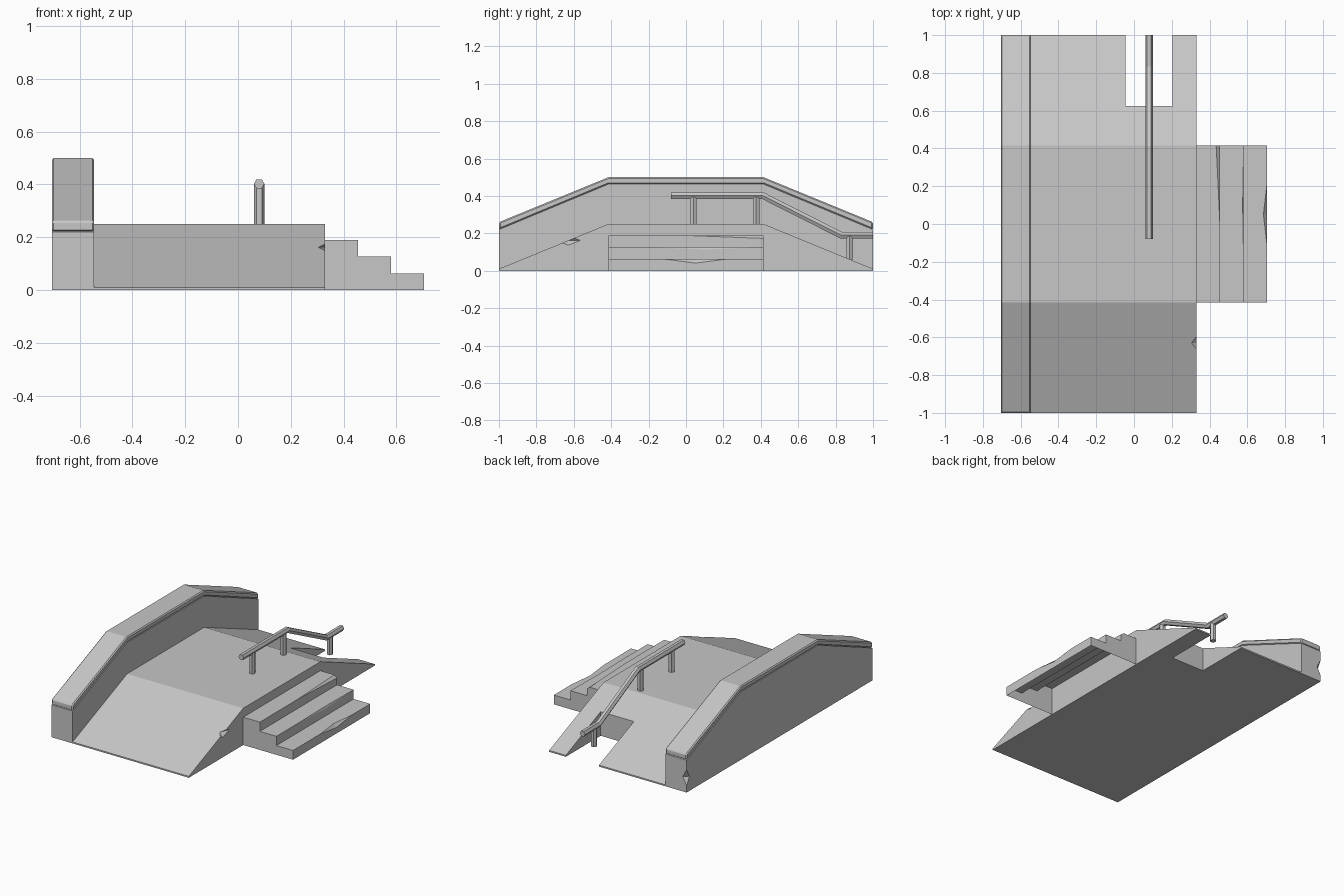
import bpy
import bmesh
import math
from mathutils import Matrix, Vector

cube = bpy.data.objects.get("Cube")
if cube:
    bpy.data.objects.remove(cube, do_unlink=True)

concrete = bpy.data.materials.new("concrete_grey")
concrete.use_nodes = True
GREY = (0.57, 0.57, 0.57, 1)
concrete.diffuse_color = GREY
concrete.node_tree.nodes["Principled BSDF"].inputs["Base Color"].default_value = GREY

WALL_L, WALL_R, RAMP_R, STEP_R = -0.705, -0.545, 0.33, 0.705
DECK = 0.415            # half length of the flat deck


def make(name, bm):
    bmesh.ops.recalc_face_normals(bm, faces=bm.faces)
    mesh = bpy.data.meshes.new(name)
    bm.to_mesh(mesh)
    bm.free()
    mesh.materials.append(concrete)
    obj = bpy.data.objects.new(name, mesh)
    bpy.context.collection.objects.link(obj)
    return obj


def prism(name, points, axis, start, end):
    """Extrude a closed profile along x (points are y,z) or y (points are x,z)."""
    bm = bmesh.new()
    place = (lambda p: (start, *p)) if axis == "x" else (lambda p: (p[0], start, p[1]))
    face = bm.faces.new([bm.verts.new(place(p)) for p in points])
    moved = bmesh.ops.extrude_face_region(bm, geom=[face])["geom"]
    shift = Vector((end - start, 0, 0)) if axis == "x" else Vector((0, end - start, 0))
    bmesh.ops.translate(bm, vec=shift, verts=[v for v in moved if isinstance(v, bmesh.types.BMVert)])
    return make(name, bm)


def apply_modifier(obj, mod):
    bpy.context.view_layer.objects.active = obj
    bpy.ops.object.modifier_apply(modifier=mod.name)


def cut(obj, cutter):
    mod = obj.modifiers.new("cut", "BOOLEAN")
    mod.operation = "DIFFERENCE"
    mod.solver = "EXACT"
    mod.object = cutter
    apply_modifier(obj, mod)
    bpy.data.objects.remove(cutter, do_unlink=True)


def chip(obj, centre, radii):
    """Break an edge with a small eight-sided diamond."""
    bm = bmesh.new()
    axes = [Vector([r if i == k else 0 for i in range(3)]) for k, r in enumerate(radii)]
    for a in axes:
        bm.verts.new(Vector(centre) + a)
        bm.verts.new(Vector(centre) - a)
    bmesh.ops.convex_hull(bm, input=bm.verts)
    cut(obj, make("chip_cutter", bm))


def mirrored(half):
    return half + [(-y, z) for y, z in reversed(half)]


# Double ramp with a flat deck and a gap in the back slope
ramp = prism("ramp", mirrored([(-1, 0), (-1, 0.01), (-DECK, 0.25)]), "x", WALL_R, RAMP_R)
gap = [(-0.045, -0.1), (0.205, -0.1), (0.205, 0.5), (-0.045, 0.5)]
cut(ramp, prism("gap_cutter", gap, "y", 0.625, 1.1))
chip(ramp, (RAMP_R, -0.63, 0.162), (0.025, 0.065, 0.025))

# Side wall and its chamfered coping
wall = prism("side_wall", mirrored([(-1, 0), (-1, 0.22), (-DECK, 0.463)]), "x", WALL_L, WALL_R)
chip(wall, (WALL_L, 1, 0.1), (0.03, 0.03, 0.055))
low = [(-1, 0.22), (-DECK, 0.463)]
high = [(DECK, 0.5), (1, 0.26)]
coping = prism("wall_coping",
               low + [(-y, z) for y, z in reversed(low)] + [(y, z) for y, z in reversed(high)]
               + [(-y, z) for y, z in high], "x", WALL_L, WALL_R)
bevel = coping.modifiers.new("chamfer", "BEVEL")
bevel.width = 0.007
bevel.segments = 1
bevel.limit_method = "ANGLE"
bevel.angle_limit = math.radians(50)
apply_modifier(coping, bevel)

# Three steps, worn along their edges
run, rise = (STEP_R - RAMP_R) / 3, 0.063
profile = [(RAMP_R, 0), (STEP_R, 0)]
for i in range(3):
    x = STEP_R - i * run
    profile += [(x, (i + 1) * rise), (x - run, (i + 1) * rise)]
steps = prism("steps", profile, "y", -DECK, DECK)
chip(steps, (STEP_R, 0.05, rise), (0.02, 0.17, 0.022))
chip(steps, (STEP_R - run, 0.1, 2 * rise), (0.005, 0.3, 0.012))
chip(steps, (STEP_R - 2 * run, DECK, 3 * rise), (0.02, 0.42, 0.016))

# The steps are an open shell underneath and against the ramp
bm = bmesh.new()
bm.from_mesh(steps.data)
hidden = [f for f in bm.faces
          if all(abs(v.co.z) < 1e-4 for v in f.verts)
          or all(abs(v.co.x - RAMP_R) < 1e-4 for v in f.verts)]
bmesh.ops.delete(bm, geom=hidden, context="FACES")
bm.to_mesh(steps.data)
bm.free()

# Six-sided handrail swept along its bent path
RAIL_X, RADIUS, SIDES = 0.08, 0.02, 6
path = [Vector(p) for p in ((-0.08, 0.402), (0.41, 0.402), (0.83, 0.19), (1, 0.19))]
bm = bmesh.new()
rings = []
for i, p in enumerate(path):
    before = (p - path[i - 1]).normalized() if i else (path[1] - p).normalized()
    after = (path[i + 1] - p).normalized() if i < len(path) - 1 else before
    along = (before + after).normalized()
    normal = Vector((-along.y, along.x)) / along.dot(before)
    ring = []
    for k in range(SIDES):
        a = math.tau * k / SIDES
        q = p + normal * RADIUS * math.sin(a)
        ring.append(bm.verts.new((RAIL_X + RADIUS * math.cos(a), q.x, q.y)))
    rings.append(ring)
for r, s in zip(rings, rings[1:]):
    for k in range(SIDES):
        n = (k + 1) % SIDES
        bm.faces.new((r[k], r[n], s[n], s[k]))
bm.faces.new(rings[0])
bm.faces.new(rings[-1])
make("handrail", bm)

# Handrail posts
for label, y, bottom, top in (("front", 0.04, 0.25, 0.395), ("middle", 0.375, 0.25, 0.395),
                              ("back", 0.875, 0.06, 0.185)):
    bm = bmesh.new()
    place = Matrix.Translation((RAIL_X, y, (bottom + top) / 2)) @ Matrix.Rotation(math.pi / 6, 4, "Z")
    bmesh.ops.create_cone(bm, cap_ends=True, segments=SIDES, radius1=RADIUS, radius2=RADIUS,
                          depth=top - bottom, matrix=place)
    make(label + "_rail_post", bm)
